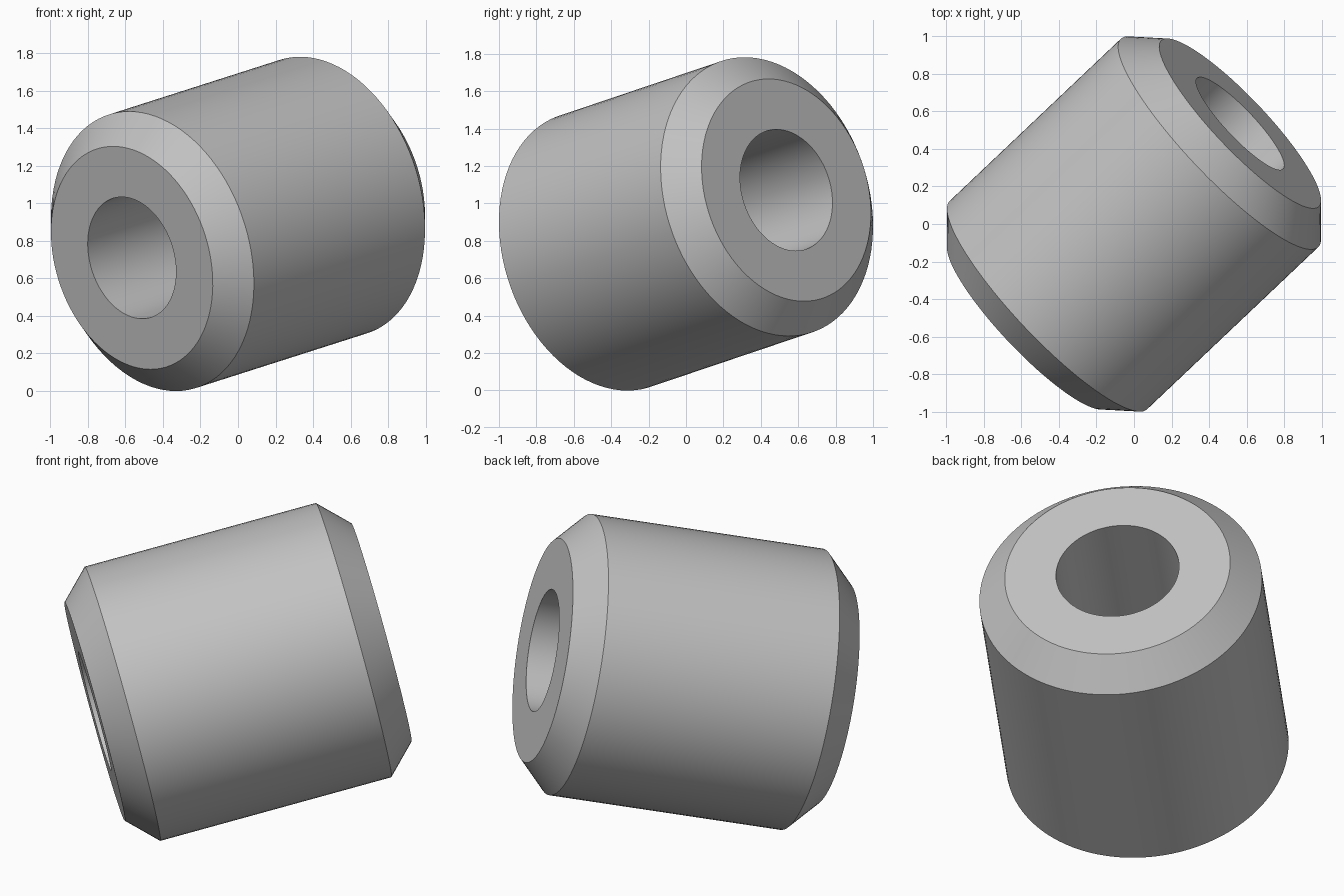
import bpy
import bmesh
import math
from mathutils import Matrix, Vector

cube = bpy.data.objects.get("Cube")
if cube:
    bpy.data.objects.remove(cube, do_unlink=True)

# Overall sizes of the bushing
HALF_LENGTH = 0.8
OUTER = 0.765
BORE = 0.333
CHAMFER = 0.155
SEGMENTS = 96
AXIS = Vector((0.704, 0.667, 0.225)).normalized()
CENTRE = Vector((0, 0, 0.89))

# Plain grey material
grey = bpy.data.materials.new("plain grey")
grey.use_nodes = True
colour = (0.54, 0.54, 0.54, 1)
grey.diffuse_color = colour
grey.node_tree.nodes["Principled BSDF"].inputs["Base Color"].default_value = colour

# Closed cross-section (radius, height): bore, end faces, chamfers, outer wall
half = [(BORE, HALF_LENGTH), (OUTER - CHAMFER, HALF_LENGTH),
        (OUTER, HALF_LENGTH - CHAMFER)]
profile = half + [(r, -h) for r, h in reversed(half)]

# Revolve the cross-section into a chamfered sleeve
bm = bmesh.new()
verts = [bm.verts.new((r, 0, h)) for r, h in profile]
edges = [bm.edges.new((a, b)) for a, b in zip(verts, verts[1:] + verts[:1])]
bmesh.ops.spin(bm, geom=verts + edges, cent=(0, 0, 0), axis=(0, 0, 1),
               angle=math.tau, steps=SEGMENTS, use_merge=True)
bmesh.ops.remove_doubles(bm, verts=bm.verts, dist=0.0001)
bmesh.ops.recalc_face_normals(bm, faces=bm.faces)

# Tilt the sleeve onto its slanted axis
tilt = AXIS.to_track_quat('Z', 'Y').to_matrix().to_4x4()
bm.transform(Matrix.Translation(CENTRE) @ tilt)

mesh = bpy.data.meshes.new("chamfered_bushing")
bm.to_mesh(mesh)
bm.free()
mesh.materials.append(grey)
bushing = bpy.data.objects.new("chamfered_bushing", mesh)
bpy.context.collection.objects.link(bushing)

# Smooth the round walls, keep the rims crisp
bpy.ops.object.select_all(action='DESELECT')
bushing.select_set(True)
bpy.context.view_layer.objects.active = bushing
bpy.ops.object.shade_smooth_by_angle(angle=math.radians(30))
